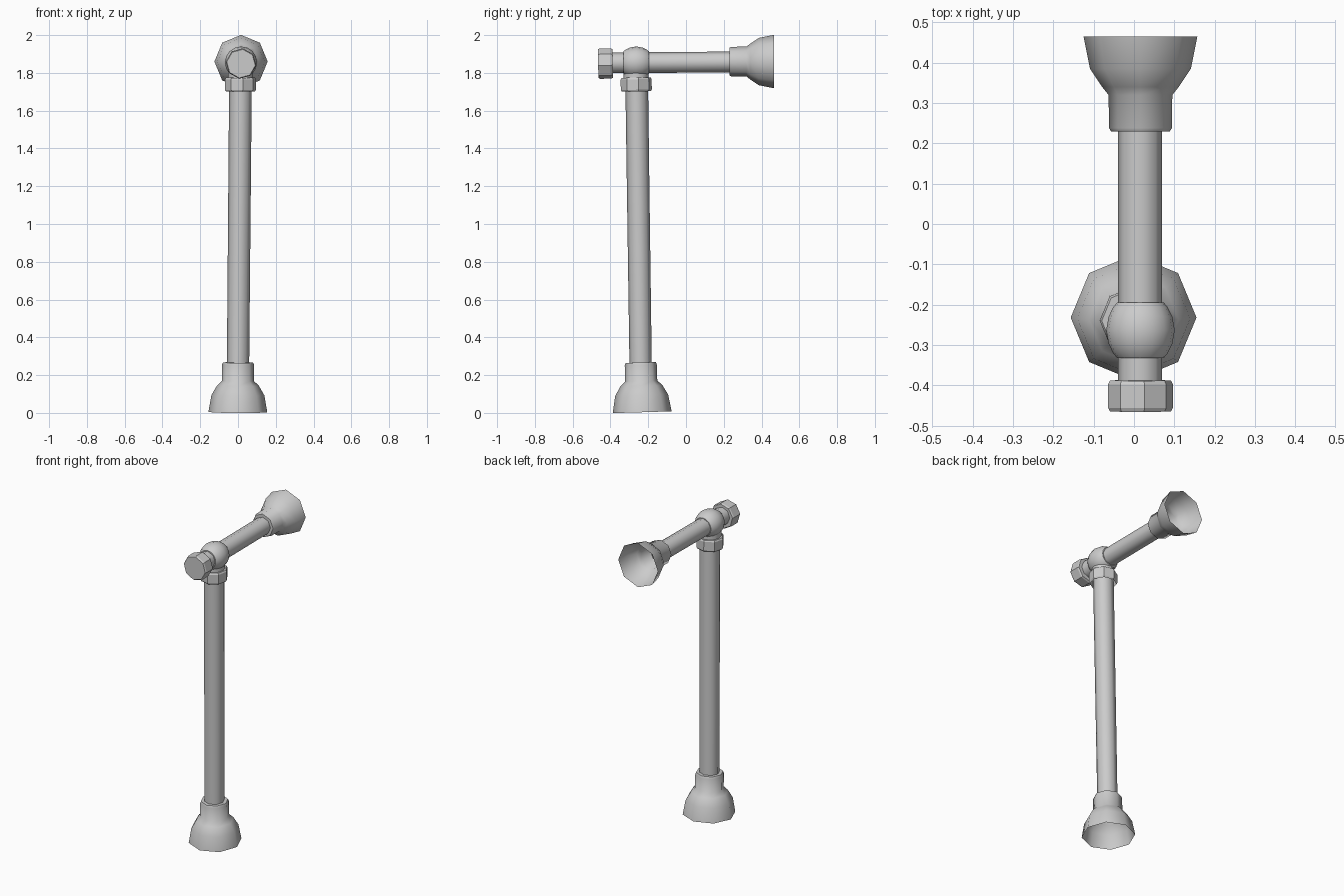
import bpy, bmesh, math
from mathutils import Vector

if "Cube" in bpy.data.objects:
    bpy.data.objects.remove(bpy.data.objects["Cube"])


def lathe(name, start, end, profile, cap_start=False, cap_end=False, angle=50, sides=8, spin=0.0):
    """Turn (distance, radius) points around the line from start to end."""
    a, b = Vector(start), Vector(end)
    axis = (b - a).normalized()
    u = Vector((1, 0, 0))
    u = (u - axis * u.dot(axis)).normalized()
    v = axis.cross(u)
    bm = bmesh.new()
    rings = []
    for d, r in profile:
        ring = []
        for i in range(sides):
            t = 2 * math.pi * i / sides + spin
            ring.append(bm.verts.new(a + axis * d + (u * math.cos(t) + v * math.sin(t)) * r))
        rings.append(ring)
    for r0, r1 in zip(rings, rings[1:]):
        for i in range(sides):
            j = (i + 1) % sides
            bm.faces.new((r0[i], r0[j], r1[j], r1[i]))
    if cap_start:
        bm.faces.new(rings[0][::-1])
    if cap_end:
        bm.faces.new(rings[-1])
    mesh = bpy.data.meshes.new(name)
    bm.to_mesh(mesh)
    bm.free()
    ob = bpy.data.objects.new(name, mesh)
    bpy.context.collection.objects.link(ob)
    bpy.ops.object.select_all(action='DESELECT')
    ob.select_set(True)
    bpy.context.view_layer.objects.active = ob
    bpy.ops.object.shade_smooth_by_angle(angle=math.radians(angle))
    return ob


def nut(name, start, end, r, hub, spin=0.0, solid=False):
    """Eight-sided nut with slightly eased rims."""
    h = (Vector(end) - Vector(start)).length
    profile = [(0, r * 0.94), (h * 0.12, r), (h * 0.88, r), (h, r * 0.94), (h, hub)]
    lathe(name, start, end, profile, cap_start=solid, cap_end=True, angle=25, spin=spin)


# Open bells: wall flange and floor flange
lathe("floor_flange", (-0.001, -0.232, 0.004), (0.0, -0.24, 0.27),
      [(0, 0.156), (0.09, 0.140), (0.14, 0.111), (0.165, 0.085), (0.25, 0.085), (0.263, 0.080), (0.263, 0.056)])
lathe("wall_flange", (0.016, 0.465, 1.860), (0.016, 0.23, 1.860),
      [(0, 0.141), (0.08, 0.125), (0.125, 0.095), (0.145, 0.079), (0.227, 0.078), (0.235, 0.073), (0.235, 0.05)])

# Upright pipe leaning slightly, and level pipe
p = (Vector((0.0, -0.24, 0.24)), Vector((0.013, -0.261, 1.74)))
lathe("upright_pipe", p[0], p[1], [(0, 0.059), (1.5, 0.060)], True, True)
lathe("level_pipe", (0.015, -0.42, 1.853), (0.015, 0.26, 1.858),
      [(0, 0.055), (0.68, 0.055)], True, True)

# Rounded tee with a short downward neck
lathe("tee_ball", (0.016, -0.332, 1.855), (0.016, -0.195, 1.855),
      [(0, 0.058), (0.012, 0.068), (0.035, 0.079), (0.0685, 0.085),
       (0.102, 0.079), (0.125, 0.068), (0.137, 0.058)], True, True, sides=16)
lathe("tee_neck", (0.013, -0.264, 1.74), (0.013, -0.264, 1.86),
      [(0, 0.066), (0.12, 0.066)], True, True, sides=12)

# Collar under the tee and end plug
nut("collar_nut", (0.013, -0.263, 1.702), (0.013, -0.264, 1.775), 0.083, 0.06, spin=0.15)
nut("end_plug", (0.016, -0.465, 1.849), (0.016, -0.388, 1.850), 0.081, 0.05, spin=0.12, solid=True)
